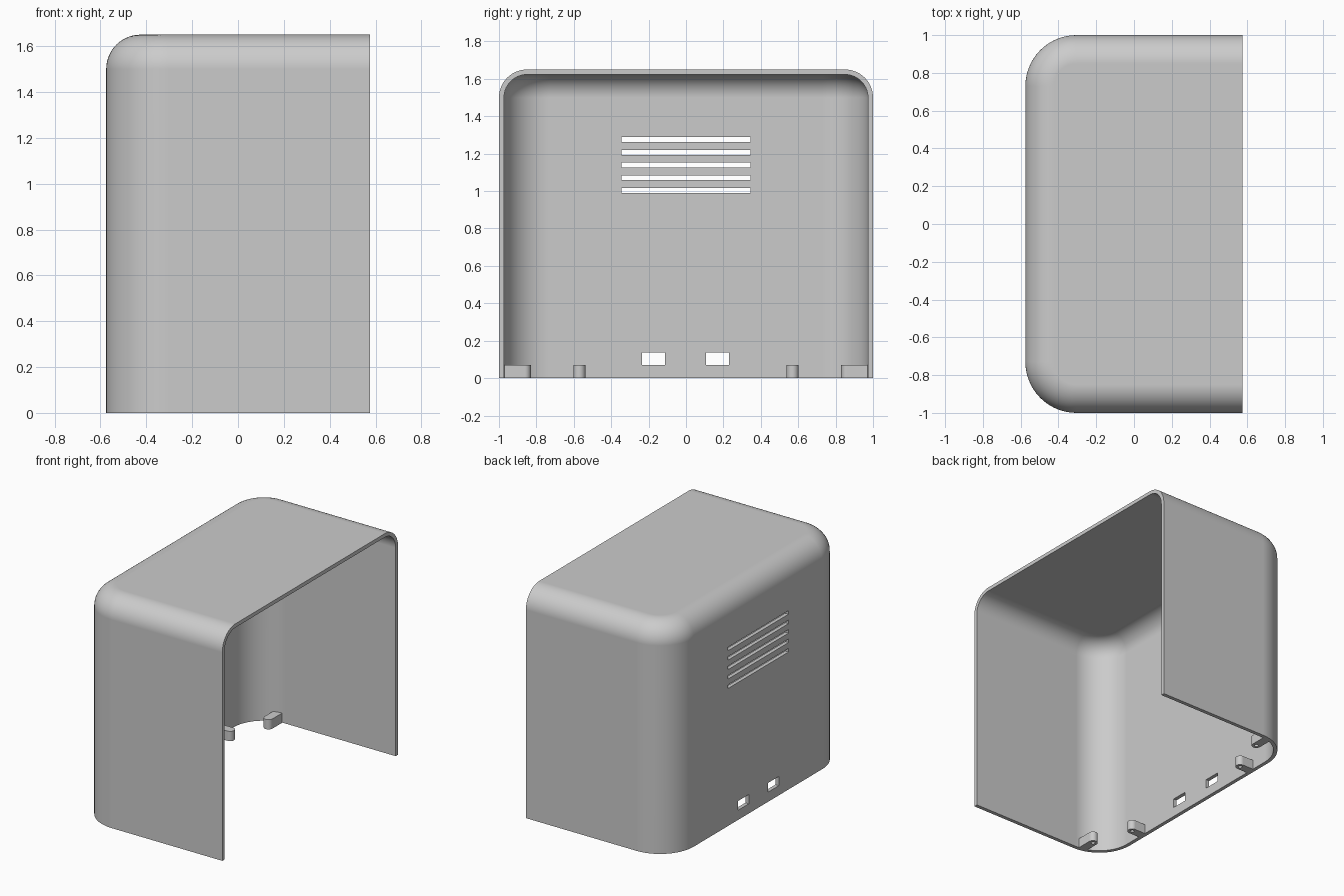
import bpy, bmesh, math
from mathutils import Matrix, Vector

cube = bpy.data.objects.get("Cube")
if cube:
    bpy.data.objects.remove(cube)

HX, HY, H = 0.575, 1.0, 1.65     # half depth, half width, height
PLAN_R, TOP_R, WALL = 0.27, 0.15, 0.027
SEG = 14

grey = bpy.data.materials.new("light grey plastic")
grey.use_nodes = True
grey.diffuse_color = (0.6, 0.6, 0.6, 1)
grey.node_tree.nodes["Principled BSDF"].inputs["Base Color"].default_value = (0.6, 0.6, 0.6, 1)


def make_object(name, bm):
    bmesh.ops.recalc_face_normals(bm, faces=bm.faces)
    mesh = bpy.data.meshes.new(name)
    bm.to_mesh(mesh)
    bm.free()
    mesh.materials.append(grey)
    obj = bpy.data.objects.new(name, mesh)
    bpy.context.collection.objects.link(obj)
    return obj


def activate(obj):
    bpy.ops.object.select_all(action='DESELECT')
    obj.select_set(True)
    bpy.context.view_layer.objects.active = obj


def cut_and_smooth(obj, cutter):
    activate(obj)
    mod = obj.modifiers.new("cut", 'BOOLEAN')
    mod.object = cutter
    mod.solver = 'EXACT'
    bpy.ops.object.modifier_apply(modifier=mod.name)
    bpy.data.objects.remove(cutter)
    bpy.ops.object.shade_smooth_by_angle(angle=math.radians(30))
    weighted = obj.modifiers.new("weighted normals", 'WEIGHTED_NORMAL')
    weighted.keep_sharp = True


def u_path(inset):
    """Plan outline, open towards +x, moved inwards by inset."""
    r = PLAN_R - inset
    pts = [(HX, -HY + inset)]
    for side in (-1, 1):
        for i in range(SEG + 1):
            t = math.pi / 2 * i / SEG
            a, b = (math.sin(t), math.cos(t)) if side < 0 else (math.cos(t), math.sin(t))
            pts.append((-HX + PLAN_R - r * a, side * (HY - PLAN_R + r * b)))
    return pts + [(HX, HY - inset)]


def skin(bm, offset):
    """Walls, rounded top edge and flat roof of one skin."""
    r = TOP_R - offset
    levels = [(offset, 0)]
    for i in range(SEG + 1):
        t = math.pi / 2 * i / SEG
        levels.append((offset + r * (1 - math.cos(t)), H - TOP_R + r * math.sin(t)))
    rows = [[bm.verts.new((x, y, z)) for x, y in u_path(d)] for d, z in levels]
    for low, high in zip(rows, rows[1:]):
        for j in range(len(low) - 1):
            bm.faces.new((low[j], low[j + 1], high[j + 1], high[j]))
    bm.faces.new(rows[-1])
    return rows


def add_box(bm, lo, hi):
    lo, hi = Vector(lo), Vector(hi)
    matrix = Matrix.Translation((lo + hi) / 2) @ Matrix.Diagonal((*(hi - lo), 1))
    bmesh.ops.create_cube(bm, size=1, matrix=matrix)


# Hollow cover, open at the bottom and on one side
bm = bmesh.new()
outer, inner = skin(bm, 0), skin(bm, WALL)
for j in range(len(outer[0]) - 1):
    bm.faces.new((outer[0][j], outer[0][j + 1], inner[0][j + 1], inner[0][j]))
for end in (0, -1):
    for i in range(len(outer) - 1):
        bm.faces.new((outer[i][end], outer[i + 1][end], inner[i + 1][end], inner[i][end]))
bm.faces.new((outer[-1][0], outer[-1][-1], inner[-1][-1], inner[-1][0]))
cover = make_object("cover_shell", bm)

# Vent slots and cable ports through the closed wall
bm = bmesh.new()
for i in range(5):
    z = 1.003 + 0.068 * i
    add_box(bm, (-0.7, -0.345, z - 0.013), (-0.5, 0.345, z + 0.013))
for y in (-0.235, 0.107):
    add_box(bm, (-0.7, y, 0.07), (-0.5, y + 0.123, 0.136))
cut_and_smooth(cover, make_object("opening_cutter", bm))


def mounting_tab(name, base, direction, length):
    """Round-ended tab with a blind screw hole underneath."""
    r, height = 0.032, 0.07
    d = Vector(direction)
    s = Vector((-d.y, d.x))
    centre = Vector(base) + d * (length - r)
    outline = [Vector(base) + s * r, Vector(base) - s * r]
    for i in range(SEG + 1):
        t = math.pi * i / SEG
        outline.append(centre - s * r * math.cos(t) + d * r * math.sin(t))
    bm = bmesh.new()
    face = bm.faces.new([bm.verts.new((p.x, p.y, 0)) for p in outline])
    top = bmesh.ops.extrude_face_region(bm, geom=[face])["geom"]
    bmesh.ops.translate(bm, vec=(0, 0, height),
                        verts=[v for v in top if isinstance(v, bmesh.types.BMVert)])
    tab = make_object(name, bm)
    hole = bmesh.new()
    bmesh.ops.create_cone(hole, cap_ends=True, segments=16, radius1=0.014, radius2=0.014,
                          depth=0.1, matrix=Matrix.Translation((centre.x, centre.y, 0)))
    cut_and_smooth(tab, make_object("hole_cutter", hole))


# Tabs in the two bottom corners
for side, label in ((-1, "front"), (1, "back")):
    mounting_tab(label + "_side_tab", (-0.36, side * 0.98), (0, -side), 0.15)
    mounting_tab(label + "_end_tab", (-0.56, side * 0.57), (1, 0), 0.13)
